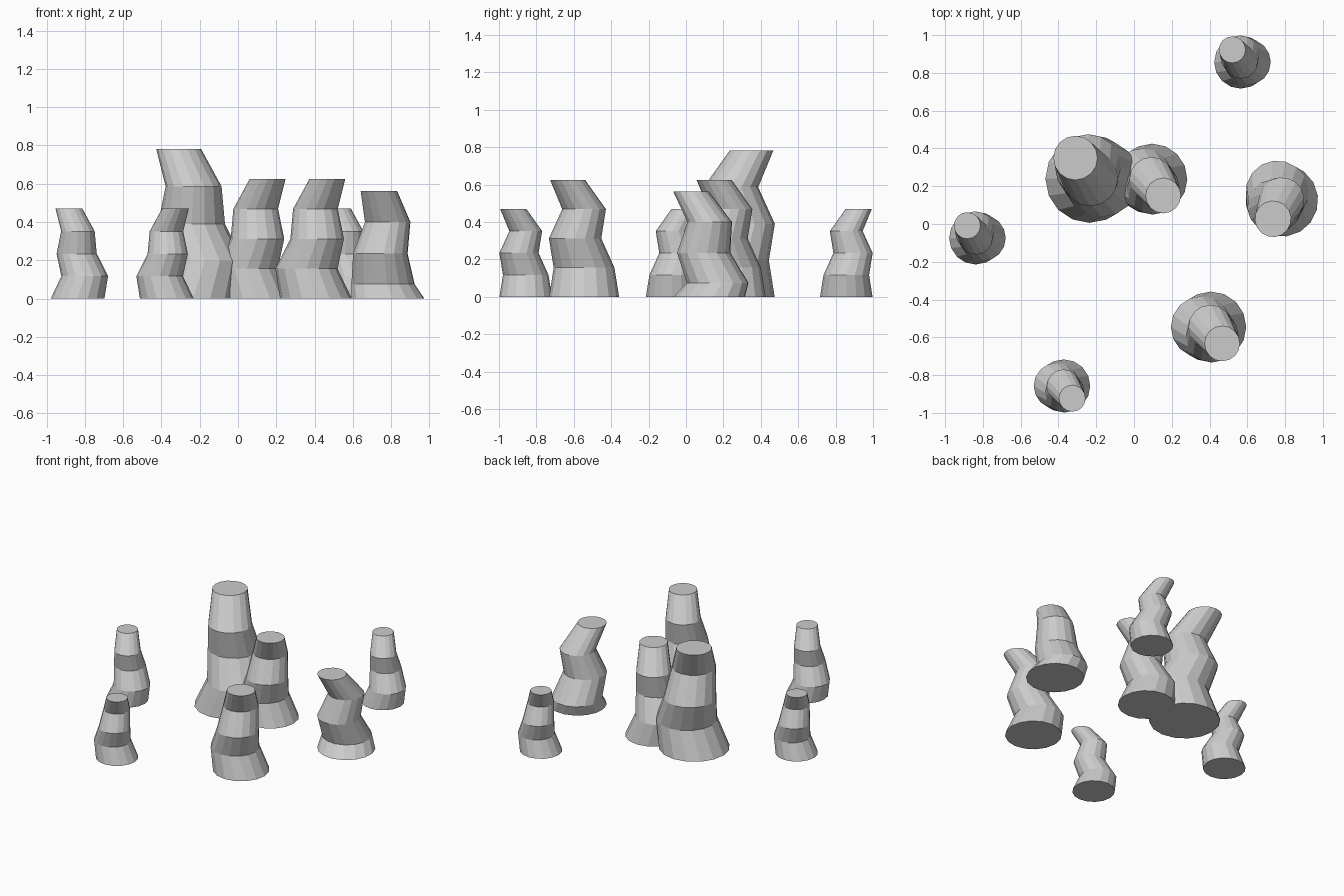
import bpy, bmesh, math
from mathutils import Vector, Matrix

if "Cube" in bpy.data.objects:
    bpy.data.objects.remove(bpy.data.objects["Cube"])

SIDES = 16
stone = bpy.data.materials.new("grey stone")
stone.diffuse_color = (0.6, 0.6, 0.6, 1)
stone.use_nodes = True
stone.node_tree.nodes["Principled BSDF"].inputs["Base Color"].default_value = stone.diffuse_color

# crooked spire: (x offset, y offset, radius) of each ring at full size
RINGS = [(0, 0, .234), (.062, 0, .203), (-.008, .06, .175),
         (.003, 0, .146), (-.075, .11, .117)]
LEVELS = [0, .195, .39, .586, .782]


def spire(name, x, y, scale, turn, levels=None):
    zs = levels or [z * scale for z in LEVELS]
    rot = Matrix.Rotation(math.radians(turn), 3, 'Z')
    bm = bmesh.new()
    loops = []
    for (cx, cy, r), z in zip(RINGS, zs):
        loop = []
        for i in range(SIDES):
            a = 2 * math.pi * i / SIDES
            p = rot @ Vector((cx + r * math.cos(a), cy + r * math.sin(a), 0)) * scale
            loop.append(bm.verts.new((p.x + x, p.y + y, z)))
        loops.append(loop)
    for lo, hi in zip(loops, loops[1:]):
        for i in range(SIDES):
            j = (i + 1) % SIDES
            bm.faces.new((lo[i], lo[j], hi[j], hi[i]))
    bm.faces.new(loops[0][::-1])
    bm.faces.new(loops[-1])
    me = bpy.data.meshes.new(name)
    bm.to_mesh(me)
    bm.free()
    me.materials.append(stone)
    bpy.context.collection.objects.link(bpy.data.objects.new(name, me))


# tall spire and the medium ones around it
spire("tall_spire", -.235, .24, 1, 0)
spire("middle_spire", .095, .238, .8, 180)
spire("front_spire", .407, -.545, .8, 180)
spire("sunken_spire", .783, .125, .82, 120, [0, .075, .235, .4, .563])
# small spires
spire("small_left_spire", -.838, -.074, .6, 0)
spire("small_back_spire", .565, .857, .6, 0)
spire("small_front_spire", -.372, -.857, .6, 180)
